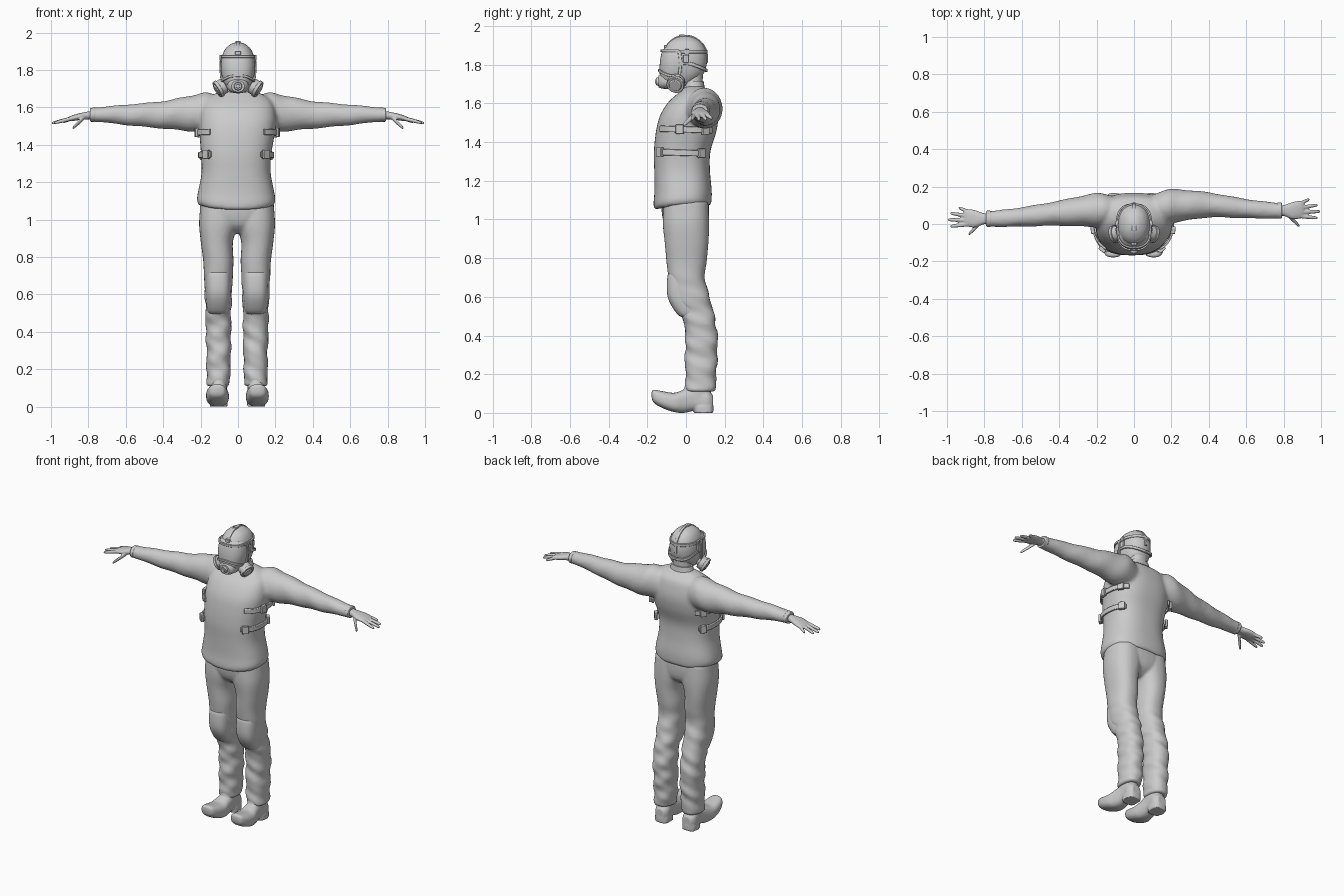
import bpy, bmesh, math
from mathutils import Vector, Matrix

if "Cube" in bpy.data.objects:
    bpy.data.objects.remove(bpy.data.objects["Cube"])

AXES = {'Z': (Vector((1, 0, 0)), Vector((0, 1, 0))),
        'X': (Vector((0, 1, 0)), Vector((0, 0, 1))),
        'Y': (Vector((1, 0, 0)), Vector((0, 0, 1)))}


def spline(rows, steps=5):
    """Catmull-Rom interpolation of number tuples."""
    out = []
    for i in range(len(rows) - 1):
        a, b, c, d = [Vector(rows[min(max(k, 0), len(rows) - 1)]) for k in (i - 1, i, i + 1, i + 2)]
        for j in range(steps):
            t = j / steps
            out.append(0.5 * (2 * b + (c - a) * t + (2 * a - 5 * b + 4 * c - d) * t * t
                              + (3 * b - a - 3 * c + d) * t ** 3))
    return out + [Vector(rows[-1])]


def oval(a, b, p, t):
    c, s = math.cos(t), math.sin(t)
    return (a * math.copysign(abs(c) ** (2 / p), c), b * math.copysign(abs(s) ** (2 / p), s))


def loft(bm, rows, axis='Z', p=2.2, n=32, steps=5, warp=None):
    """Closed skin through oval sections (x, y, z, half width, half depth)."""
    u, v = AXES[axis]
    rings = []
    for r in spline(rows, steps):
        c, ring = Vector(r[:3]), []
        for k in range(n):
            t = 2 * math.pi * k / n
            du, dv = oval(max(r[3], .002), max(r[4], .002), p, t)
            q = c + u * du + v * dv
            ring.append(bm.verts.new(warp(q, c, t) if warp else q))
        rings.append(ring)
    for a, b in zip(rings, rings[1:]):
        for k in range(n):
            bm.faces.new((a[k], a[(k + 1) % n], b[(k + 1) % n], b[k]))
    bm.faces.new(rings[0][::-1])
    bm.faces.new(rings[-1])


def ribbon(bm, pts, wdir, half, thick, steps=4):
    """Flat strap along a path."""
    pts, w, rings = spline(pts, steps), Vector(wdir), []
    for i, q in enumerate(pts):
        tan = pts[min(i + 1, len(pts) - 1)] - pts[max(i - 1, 0)]
        nrm = tan.cross(w).normalized() * thick / 2
        rings.append([bm.verts.new(q + w * half * a + nrm * b) for a, b in ((-1, -1), (1, -1), (1, 1), (-1, 1))])
    for a, b in zip(rings, rings[1:]):
        for k in range(4):
            bm.faces.new((a[k], a[(k + 1) % 4], b[(k + 1) % 4], b[k]))
    bm.faces.new(rings[0][::-1])
    bm.faces.new(rings[-1])


def box(bm, c, size, rot=0):
    m = Matrix.Translation(c) @ Matrix.Rotation(rot, 4, 'Z') @ Matrix.Diagonal((*size, 1))
    bmesh.ops.create_cube(bm, size=1, matrix=m)


def disc(bm, c, axis, r1, r2, length):
    m = Matrix.Translation(c) @ Vector(axis).to_track_quat('Z', 'Y').to_matrix().to_4x4()
    bmesh.ops.create_cone(bm, cap_ends=True, segments=32, radius1=r1, radius2=r2, depth=length, matrix=m)


def finish(name, bm, voxel=0, smooth=3, bevel=0):
    bmesh.ops.recalc_face_normals(bm, faces=bm.faces[:])
    me = bpy.data.meshes.new(name)
    bm.to_mesh(me)
    bm.free()
    ob = bpy.data.objects.new(name, me)
    bpy.context.collection.objects.link(ob)
    if voxel:
        m = ob.modifiers.new('blend', 'REMESH')
        m.mode, m.voxel_size, m.use_smooth_shade = 'VOXEL', voxel, True
        m = ob.modifiers.new('soften', 'SMOOTH')
        m.factor, m.iterations = 0.5, smooth
    if bevel:
        m = ob.modifiers.new('bevel', 'BEVEL')
        m.width, m.segments = bevel, 2
    return ob


def side_rows(rows, s, dy=0.022):
    """Mirror arm rows to one side; the arms are turned slightly."""
    return [(s * r[0], r[1] + s * dy * min(1, r[0] / .4), *r[2:]) for r in rows]


# Jacket: torso and sleeves blended into one skin
def hem(q, c, t):
    if c.z < 1.16:
        q.z += (0.02 * min(1, (q.x / .2) ** 2) + 0.07 * q.y) * min(1, (1.16 - c.z) / .08)
    return q


def sleeve_folds(q, c, t):
    return c + (q - c) * (1 + .03 * math.sin(abs(c.x) * 38 + 2 * math.sin(t)))


bm = bmesh.new()
loft(bm, [(-.01, -.015, 1.06, .2, .142), (-.01, -.018, 1.085, .21, .15), (-.01, -.015, 1.15, .203, .148),
          (-.01, -.02, 1.25, .185, .144), (-.01, -.02, 1.35, .188, .146), (-.005, 0, 1.45, .2, .156),
          (0, .015, 1.53, .205, .152), (0, .03, 1.6, .195, .127), (0, .045, 1.645, .17, .095),
          (0, .045, 1.675, .12, .06), (0, .045, 1.69, .07, .045)], p=2.5, n=48, warp=hem)
ARM = [(.08, .085, 1.57, .06, .08), (.17, .085, 1.575, .088, .104), (.25, .085, 1.568, .086, .096),
       (.4, .08, 1.56, .067, .074), (.6, .06, 1.56, .052, .055), (.74, .05, 1.562, .044, .04),
       (.785, .05, 1.56, .044, .038)]
for s in (1, -1):
    loft(bm, side_rows(ARM, s), 'X', 2, warp=sleeve_folds)
finish('jacket', bm, .011, 4)

# Sleeve cuffs
bm = bmesh.new()
for s in (1, -1):
    loft(bm, side_rows([(.765, .05, 1.561, .043, .038), (.79, .05, 1.56, .043, .037)], s), 'X', 2, steps=1)
finish('cuffs', bm, bevel=.004)

# Gloved hands
bm = bmesh.new()
for s in (1, -1):
    loft(bm, side_rows([(.75, .05, 1.56, .028, .024), (.8, .05, 1.557, .029, .021), (.85, .05, 1.55, .046, .018),
                        (.89, .055, 1.541, .047, .015), (.908, .056, 1.537, .04, .01)], s), 'X', 2.3)
    digits = [((.82, .03, 1.548), (.885, -.034, 1.488), .013)]
    digits += [((.885, y0, 1.542), (x1, y1, z1), .011) for y0, x1, y1, z1 in
               ((.02, .982, .01, 1.517), (.042, .997, .045, 1.515), (.064, .983, .08, 1.517), (.086, .938, .11, 1.522))]
    for a, b, r in digits:
        a, b = Vector(a), Vector(b)
        loft(bm, side_rows([(*a.lerp(b, t), r * k, r * k) for t, k in
                            ((0, 1), (.4, 1), (.8, .85), (.95, .65), (1.0, .25))], s), 'X', 2, 12, 3)
finish('gloved_hands', bm, .0045, 2)


# Trousers: hips and legs blended, with folds below the knee
def leg_folds(q, c, t):
    k = max(0, min(1, (.74 - c.z) / .2))
    side = 1 if c.x > 0 else -1
    f = math.sin(c.z * 52 + 2.2 * math.cos(t) * side) + .6 * math.sin(c.z * 83 + 3 * t)
    return c + (q - c) * (1 + .045 * k * f)


bm = bmesh.new()
loft(bm, [(0, 0, .925, .03, .06), (0, 0, .97, .14, .108), (-.005, -.003, 1.04, .198, .123),
          (-.005, -.005, 1.13, .185, .12)], p=2.4)
LEG = [(.095, 0, 1.09, .1, .115), (.1, 0, .98, .103, .12), (.108, .003, .88, .086, .113), (.1, .003, .78, .081, .104),
       (.1, .003, .7, .077, .094), (.1, .024, .6, .073, .098), (.1, .062, .5, .068, .085), (.1, .08, .4, .068, .083),
       (.098, .078, .3, .065, .084), (.1, .077, .2, .064, .08), (.1, .075, .12, .062, .076), (.1, .075, .11, .055, .07)]
for s in (1, -1):
    loft(bm, [(s * r[0] - .005, *r[1:]) for r in LEG], p=2.3, warp=leg_folds)
finish('trousers', bm, .009, 2)

# Knee pads
bm = bmesh.new()
for s in (1, -1):
    loft(bm, [(s * .1 - .005, y, z, a, b) for y, z, a, b in
              ((-.005, .725, .05, .075), (-.008, .705, .066, .088), (.0, .6, .067, .095),
               (.035, .515, .06, .084), (.05, .49, .045, .06))], p=2.8)
finish('knee_pads', bm)

# Boots with upturned toes, shafts and heels
bm = bmesh.new()
for s in (1, -1):
    loft(bm, [(s * x - .003, y, z, a, b) for x, y, z, a, b in
              ((.108, -.178, .095, .015, .014), (.108, -.166, .086, .042, .034), (.108, -.12, .068, .057, .044),
               (.106, -.06, .054, .061, .05), (.103, -.01, .06, .053, .06), (.1, .05, .072, .045, .06),
               (.1, .11, .06, .047, .055), (.1, .14, .055, .03, .035))], 'Y', 2.6)
    loft(bm, [(s * .1 - .003, y, z, a, b) for y, z, a, b in
              ((.06, .05, .045, .07), (.06, .12, .046, .07), (.07, .2, .045, .06))], 'Z', 2.2)
    loft(bm, [(s * .1 - .003, .092, z, .048, .05) for z in (0, .035)], 'Z', 3, steps=1)
finish('boots', bm, .006, 2)

# Side straps and buckles of the vest
bm = bmesh.new()
for s in (1, -1):
    for z, cx, cy, a, b, t0, t1, spots in ((1.465, -.005, .003, .212, .165, -52, 48, (-8, 30)),
                                           (1.345, -.01, -.02, .197, .155, -52, 44, (-42, 34))):
        def on_body(deg, grow=0):
            du, dv = oval(a + grow, b + grow, 2.5, math.radians(deg))
            return Vector((cx + s * du, cy + dv, z - .03 * dv))
        ribbon(bm, [on_body(t0 + (t1 - t0) * k / 10) for k in range(11)], (0, 0, 1), .016, .012)
        for deg in spots:
            d = on_body(deg + 4) - on_body(deg - 4)
            box(bm, on_body(deg, .006), (.02, .04, .048), math.atan2(-d.x, d.y))
finish('vest_straps', bm, bevel=.003)

# Neck and collar
bm = bmesh.new()
loft(bm, [(0, .045, 1.62, .07, .05), (0, .038, 1.7, .06, .048), (0, .03, 1.78, .06, .06)])
loft(bm, [(0, .042, 1.65, .095, .062), (0, .042, 1.685, .077, .054), (0, .04, 1.715, .068, .051)], steps=3)
finish('neck_and_collar', bm)

# Hooded head
bm = bmesh.new()
loft(bm, [(0, -.005, 1.948, .004, .005), (0, -.005, 1.941, .033, .042), (0, -.005, 1.915, .066, .083),
          (0, -.005, 1.87, .086, .109), (0, -.005, 1.81, .09, .113), (0, -.008, 1.755, .081, .1),
          (0, -.02, 1.715, .064, .075), (0, -.025, 1.69, .045, .05)], n=40)
finish('hooded_head', bm)

# Face mask with visor, nose cup and valve
bm = bmesh.new()
loft(bm, [(0, -.045, 1.695, .045, .07), (0, -.045, 1.73, .075, .088), (0, -.04, 1.8, .091, .096),
          (0, -.035, 1.865, .086, .09), (0, -.032, 1.89, .07, .074)], n=40, p=2.4)
loft(bm, [(0, -.08, 1.72, .062, .045), (0, -.12, 1.718, .052, .042), (0, -.142, 1.713, .034, .03)], 'Y', 2.3)
disc(bm, (0, -.145, 1.713), (0, -1, 0), .024, .019, .018)
disc(bm, (0, -.154, 1.713), (0, -1, 0), .012, .01, .01)
finish('face_mask', bm)

# Mask frame: upper and lower rim around the visor
bm = bmesh.new()
for z, dip, cy, a, b in ((1.872, 0, -.035, .088, .091), (1.77, .03, -.042, .089, .097)):
    pts = []
    for k in range(13):
        t = math.pi + math.pi * k / 12
        du, dv = oval(a, b, 2.4, t)
        pts.append((du, cy + dv, z - dip * abs(math.cos(t)) ** 2))
    ribbon(bm, pts, (0, 0, 1), .007, .01)
for s in (1, -1):
    ribbon(bm, [(s * .087, -.035, 1.872), (s * .094, -.028, 1.81), (s * .088, -.035, 1.74)], (0, 1, 0), .008, .01)
finish('mask_frame', bm, bevel=.002)

# Filter canisters on both sides
bm = bmesh.new()
for s in (1, -1):
    c, ax = Vector((s * .088, -.05, 1.708)), Vector((s * .84, -.2, -.5)).normalized()
    disc(bm, c - ax * .025, ax, .026, .03, .05)
    disc(bm, c, ax, .042, .042, .034)
    disc(bm, c + ax * .02, ax, .048, .046, .018)
    disc(bm, c + ax * .031, ax, .034, .03, .008)
finish('filter_canisters', bm, bevel=.002)

# Head harness: crown strap, brow strap, side straps and buckles
bm = bmesh.new()
ribbon(bm, [(0, -.108, 1.885), (0, -.085, 1.917), (0, -.045, 1.943), (0, 0, 1.95), (0, .04, 1.942),
            (0, .08, 1.914), (0, .106, 1.87), (0, .11, 1.81)], (1, 0, 0), .009, .008)
ribbon(bm, [(.089 * math.cos(t), -.005 + .112 * math.sin(t), 1.868) for t in
            [math.radians(-30 + 15 * k) for k in range(17)]], (0, 0, 1), .009, .01)
box(bm, (0, -.02, 1.948), (.026, .03, .014))
box(bm, (0, -.105, 1.89), (.03, .016, .022))
for s in (1, -1):
    ribbon(bm, [(s * .092, -.03, 1.81), (s * .092, .02, 1.805), (s * .08, .065, 1.79), (s * .05, .097, 1.775),
                (0, .107, 1.77)], (0, 0, 1), .009, .009)
    box(bm, (s * .093, 0, 1.83), (.014, .03, .04))
    box(bm, (s * .092, .004, 1.866), (.014, .024, .028))
finish('head_harness', bm, bevel=.002)

# Smooth shading with sharp edges kept
for ob in bpy.data.objects:
    ob.select_set(True)
    bpy.context.view_layer.objects.active = ob
bpy.ops.object.shade_smooth_by_angle(angle=math.radians(42))
